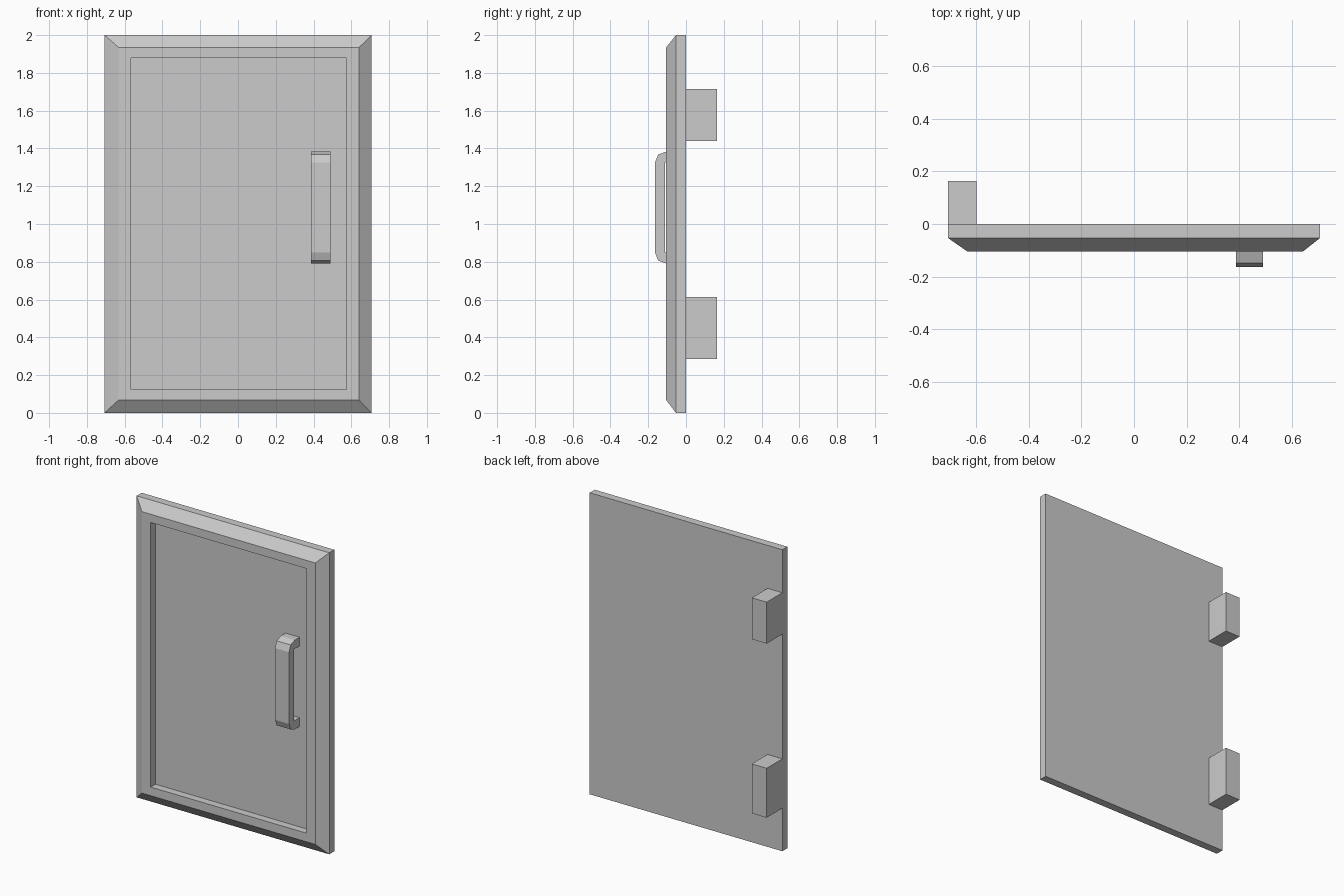
import bpy, bmesh

if "Cube" in bpy.data.objects:
    bpy.data.objects.remove(bpy.data.objects["Cube"])


def make_object(name, bm):
    bmesh.ops.recalc_face_normals(bm, faces=bm.faces)
    mesh = bpy.data.meshes.new(name)
    bm.to_mesh(mesh)
    bm.free()
    obj = bpy.data.objects.new(name, mesh)
    bpy.context.collection.objects.link(obj)
    return obj


def make_box(name, x, y, z):
    bm = bmesh.new()
    bmesh.ops.create_cube(bm, size=1)
    for v in bm.verts:
        v.co = [lo + (c + 0.5) * (hi - lo) for c, (lo, hi) in zip(v.co, (x, y, z))]
    return make_object(name, bm)


# Door: rectangular loops from back, over the chamfered rim, into the recess
# (x min, x max, z min, z max, y)
loops = [
    (-0.707, 0.707, 0.0, 2.0, 0.0),
    (-0.707, 0.707, 0.0, 2.0, -0.053),
    (-0.632, 0.641, 0.068, 1.935, -0.105),
    (-0.567, 0.575, 0.125, 1.88, -0.105),
    (-0.567, 0.575, 0.125, 1.88, -0.055),
]
bm = bmesh.new()
rings = [[bm.verts.new(p) for p in ((x0, y, z0), (x1, y, z0), (x1, y, z1), (x0, y, z1))]
         for x0, x1, z0, z1, y in loops]
for a, b in zip(rings, rings[1:]):
    for i in range(4):
        j = (i + 1) % 4
        bm.faces.new((a[i], a[j], b[j], b[i]))
bm.faces.new(rings[0])
bm.faces.new(rings[-1])
make_object("door_panel", bm)

# Handle: upper half of the side profile (y, z offset), mirrored and extruded in x
mid_z = 1.087
outer = [(-0.055, 0.296), (-0.105, 0.296), (-0.148, 0.28), (-0.164, 0.238)]
inner = [(-0.111, 0.238), (-0.055, 0.238)]
profile = (outer + [(y, -z) for y, z in reversed(outer)]
           + [(y, -z) for y, z in reversed(inner)] + inner)
bm = bmesh.new()
side = bm.faces.new([bm.verts.new((0.387, y, mid_z + z)) for y, z in profile])
ext = bmesh.ops.extrude_face_region(bm, geom=[side], use_keep_orig=True)
for v in ext["geom"]:
    if isinstance(v, bmesh.types.BMVert):
        v.co.x = 0.49
make_object("handle", bm)

# Hinge blocks on the back
for name, z in (("upper_hinge", (1.44, 1.715)), ("lower_hinge", (0.285, 0.613))):
    make_box(name, (-0.707, -0.598), (0.0, 0.164), z)
